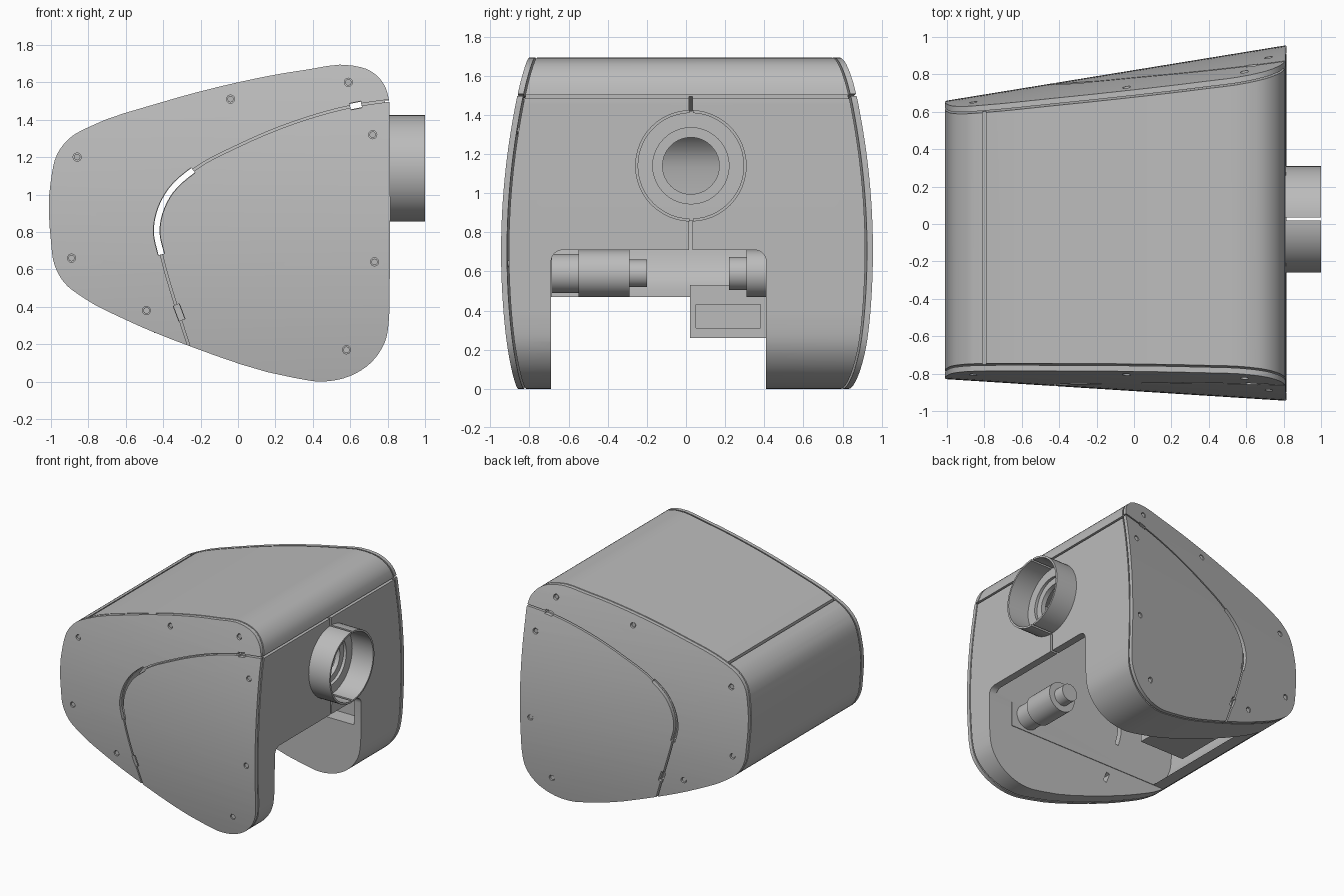
import bpy, bmesh, math
from mathutils import Vector, Matrix

if "Cube" in bpy.data.objects:
    bpy.data.objects.remove(bpy.data.objects["Cube"])

grey = bpy.data.materials.new("housing grey")
grey.use_nodes = True
colour = (0.5, 0.5, 0.5, 1)
grey.diffuse_color = colour
grey.node_tree.nodes["Principled BSDF"].inputs["Base Color"].default_value = colour


def add(name, bm):
    bmesh.ops.recalc_face_normals(bm, faces=bm.faces)
    mesh = bpy.data.meshes.new(name)
    bm.to_mesh(mesh)
    bm.free()
    mesh.materials.append(grey)
    ob = bpy.data.objects.new(name, mesh)
    bpy.context.collection.objects.link(ob)
    return ob


def prism(name, pts, a, b, axis="y"):
    """Extrude a 2D outline from a to b along y or x."""
    bm = bmesh.new()
    rings = []
    for t in (a, b):
        rings.append([bm.verts.new((u, t, v) if axis == "y" else (t, u, v)) for u, v in pts])
    lo, hi = rings
    bm.faces.new(lo)
    bm.faces.new(hi[::-1])
    for i in range(len(pts)):
        j = (i + 1) % len(pts)
        bm.faces.new((lo[i], hi[i], hi[j], lo[j]))
    return add(name, bm)


def box(name, x, y, z):
    return prism(name, [(x[0], z[0]), (x[1], z[0]), (x[1], z[1]), (x[0], z[1])], *y)


def cylinder(name, centre, r, length, axis="y", sides=40):
    bm = bmesh.new()
    turn = Matrix.Rotation(math.pi / 2, 4, "X" if axis == "y" else "Y")
    bmesh.ops.create_cone(bm, cap_ends=True, segments=sides, radius1=r, radius2=r,
                          depth=length, matrix=Matrix.Translation(centre) @ turn)
    return add(name, bm)


def combine(ob, tool, op="DIFFERENCE"):
    """Bake a boolean and discard its tool; change solver if one finds nothing."""
    mod = ob.modifiers.new("cut", "BOOLEAN")
    mod.operation, mod.object = op, tool
    for solver in ("EXACT", "MANIFOLD", "FLOAT"):
        mod.solver = solver
        deps = bpy.context.evaluated_depsgraph_get()
        mesh = bpy.data.meshes.new_from_object(ob.evaluated_get(deps))
        if len(mesh.polygons):
            break
    ob.modifiers.clear()
    ob.data = mesh
    bpy.data.objects.remove(tool)


def spline(pts, closed=True, steps=4):
    """Smooth curve whose tangents follow the chord lengths, so it never loops."""
    pts = [Vector(p) for p in pts]
    n = len(pts)
    tangents = []
    for i, p in enumerate(pts):
        before = p - pts[i - 1] if closed or i > 0 else pts[1] - p
        after = pts[(i + 1) % n] - p if closed or i < n - 1 else before
        tangents.append((before / before.length_squared + after / after.length_squared).normalized())
    out = []
    for i in range(n if closed else n - 1):
        j = (i + 1) % n
        a, b, size = pts[i], pts[j], (pts[j] - pts[i]).length
        for s in range(steps):
            t = s / steps
            ease = t * t * (3 - 2 * t)
            out.append(a.lerp(b, ease) + tangents[i] * size * t * (1 - t) ** 2
                       - tangents[j] * size * t * t * (1 - t))
    return out if closed else out + [pts[-1]]


def ribbon(name, pts, width):
    """Thin band along a path, running through the whole depth."""
    left, right = [], []
    for i, p in enumerate(pts):
        d = (pts[min(i + 1, len(pts) - 1)] - pts[max(i - 1, 0)]).normalized()
        n = Vector((-d.y, d.x)) * width / 2
        left.append(p + n)
        right.append(p - n)
    return prism(name, left + right[::-1], -1.3, 1.3)


def side_y(x, z, back):
    """Bowed and tapered side surfaces."""
    t, bow = (x + 1) / 1.81, 0.13 * (z - 0.7) ** 2
    return 0.66 + 0.295 * t - bow if back else -0.83 - 0.115 * t + bow


def side_block(name, inset):
    bm = bmesh.new()
    rows = []
    for i in range(33):
        z = -0.1 + 1.9 * i / 32
        rows.append([bm.verts.new((x, side_y(x, z, back) + (-inset if back else inset), z))
                     for x, back in ((-1.2, 0), (1.1, 0), (1.1, 1), (-1.2, 1))])
    bm.faces.new(rows[0])
    bm.faces.new(rows[-1])
    for a, b in zip(rows, rows[1:]):
        for i in range(4):
            j = (i + 1) % 4
            bm.faces.new((a[i], a[j], b[j], b[i]))
    return add(name, bm)


outline = spline([(-1, .75), (-1, 1.08), (-.965, 1.22), (-.89, 1.31),
                  (-.8, 1.36), (-.42, 1.49), (0, 1.6), (.35, 1.665), (.61, 1.69), (.71, 1.66),
                  (.78, 1.59), (.808, 1.5), (.81, 1.4), (.81, .45), (.808, .35), (.785, .21),
                  (.71, .1), (.6, .03), (.45, 0), (.3, .02), (-.26, .19), (-.6, .33),
                  (-.83, .45), (-.93, .53), (-.98, .62)])
seam = spline([(.84, 1.507), (.6, 1.47), (.3, 1.385), (0, 1.26), (-.24, 1.13), (-.36, 1.02),
               (-.42, .9), (-.435, .8), (-.41, .68), (-.33, .4), (-.25, .15)], False)
slits = [seam[16:33], [Vector((.6, 1.47)), Vector((.66, 1.482))],
         [Vector((-.33, .41)), Vector((-.3, .33))]]
screws = [(-.04, 1.51), (.59, 1.6), (.72, 1.32), (-.86, 1.2), (-.89, .66),
          (.73, .64), (-.49, .38), (.58, .17)]
tube_y, tube_z = 0.025, 1.14

# Housing body between the side panels
body = prism("housing_body", outline, -1.3, 1.3)
combine(body, side_block("body_limits", 0.04), "INTERSECT")

# Hollow interior, open underneath and through the arch in the end wall
pivot = Vector((-.05, .85))
cavity = prism("cavity", [pivot + (p - pivot) * 0.93 for p in outline], -.685, .54)
combine(cavity, box("cavity_floor", (-1.2, 1.2), (-1, 1), (-.2, .46)))
combine(body, cavity)
combine(body, box("bottom_opening", (-1.2, 1.2), (-.69, .41), (-.2, .47)))
arch = [(-.69, -.2), (.41, -.2)]
for cy, start in ((.35, 0), (-.63, 90)):
    for k in range(7):
        a = math.radians(start + 15 * k)
        arch.append((cy + .06 * math.cos(a), .65 + .06 * math.sin(a)))
combine(body, prism("arch", arch, .6, 1, "x"))

# Lid seams, tube opening and clamp slots
combine(body, box("end_seam", (.785, .9), (-1.2, 1.2), (1.485, 1.503)))
combine(body, box("top_seam", (-.81, -.792), (-1.2, 1.2), (1.325, 1.5)))
combine(body, cylinder("tube_step", (.84, tube_y, tube_z), .195, .1, "x"))
combine(body, cylinder("tube_hole", (.8, tube_y, tube_z), .145, .3, "x"))
for z in ((.68, .86), (1.42, 1.495)):
    combine(body, box("clamp_slot", (.7, .9), (.015, .033), z))
for s in slits:
    combine(body, ribbon("slit", s, .03))

# Bowed side panels, each split along the curved seam
parts = [body]
for name, back in (("front_panel", False), ("back_panel", True)):
    panel = prism(name, outline, *((.1, 1.3) if back else (-1.3, -.1)))
    combine(panel, side_block("panel_outer", 0), "INTERSECT")
    combine(panel, side_block("panel_inner", .03))
    combine(panel, ribbon("seam", seam, .012))
    for s in slits:
        combine(panel, ribbon("slit", s, .035))
    # Recessed screws tie the panel to the body
    for x, z in screws:
        y = side_y(x, z, back)
        combine(panel, cylinder("screw_hole", (x, y, z), .022, .2, sides=16))
        inward = -1 if back else 1
        parts.append(cylinder(name + "_screw", (x, y + inward * .038, z), .017, .06, sides=16))
    parts.append(panel)

# Split collar tube on the end wall
tube = cylinder("outlet_tube", (.9, tube_y, tube_z), .285, .2, "x", 48)
combine(tube, cylinder("tube_bore", (.9, tube_y, tube_z), .27, .4, "x", 48))
combine(tube, box("tube_split", (.7, 1.1), (.018, .036), (.7, 1.6)))
parts.append(tube)

# Stepped roller supports inside
for name, y, r, length in (("roller_mount", -.42, .12, .26), ("roller_flange", -.6, .1, .2),
                           ("roller_tip", -.25, .07, .1), ("roller_cap", .43, .12, .24),
                           ("roller_cap_hub", .27, .085, .1)):
    parts.append(cylinder(name, (.45, y, .59), r, length))

# Inner bracket
bracket = box("inner_bracket", (-.45, -.05), (.02, .43), (.26, .53))
combine(bracket, box("bracket_recess", (-.09, 0), (.05, .38), (.31, .43)))
parts.append(bracket)

# Smooth the curved faces and keep the edges crisp
bpy.ops.object.select_all(action="DESELECT")
for ob in parts:
    ob.select_set(True)
bpy.context.view_layer.objects.active = body
bpy.ops.object.shade_smooth_by_angle(angle=math.radians(25))
